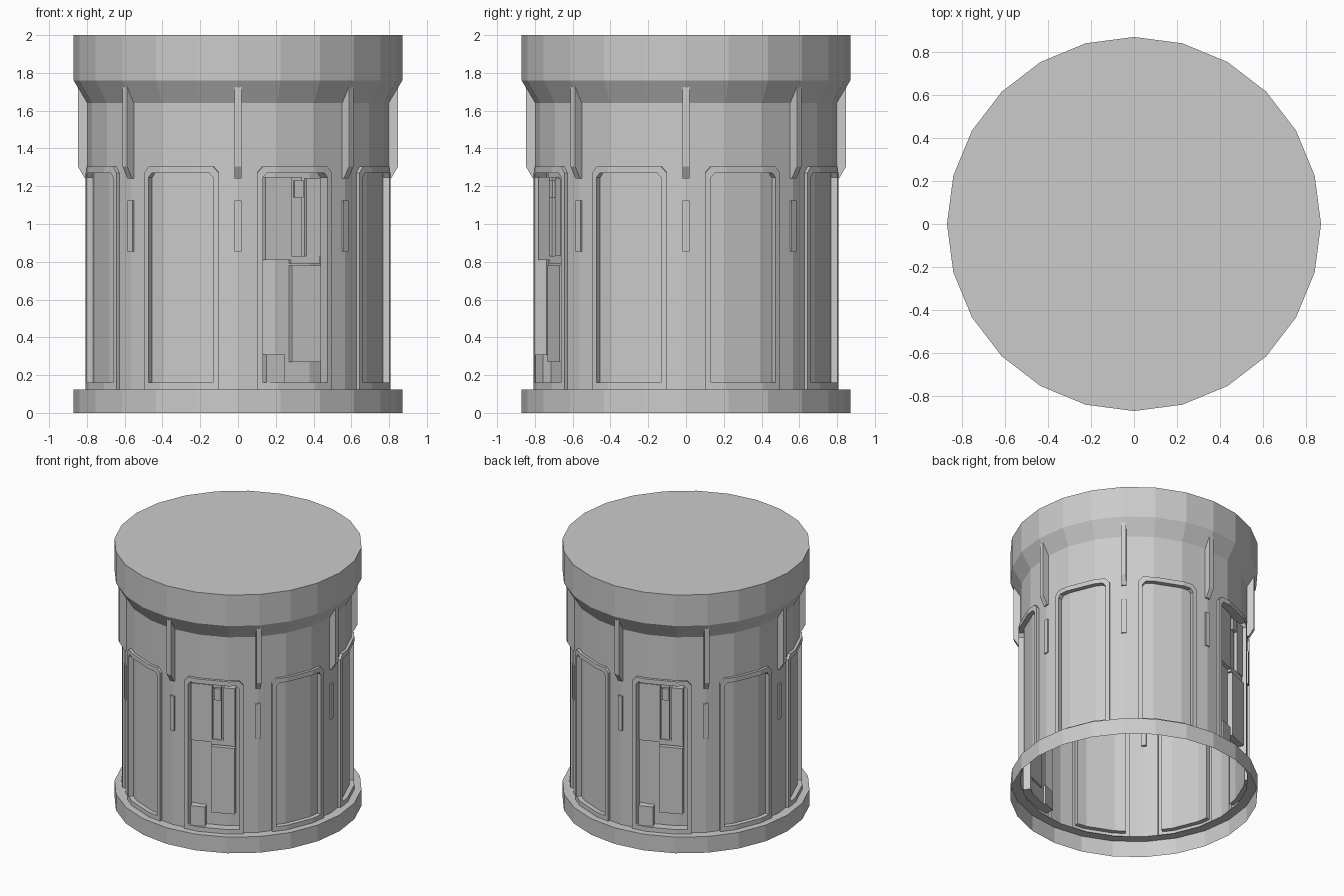
import bpy, bmesh
from math import sin, cos, radians, pi

old = bpy.data.objects.get("Cube")
if old:
    bpy.data.objects.remove(old)

grey = bpy.data.materials.new("plain_grey")
grey.use_nodes = True
grey.diffuse_color = (0.6, 0.6, 0.6, 1)
grey.node_tree.nodes["Principled BSDF"].inputs["Base Color"].default_value = (0.6, 0.6, 0.6, 1)

SIDES = 24
STEP = 360 / SIDES
WALL, RIM, FRAME = 0.80, 0.87, 0.82
LEDGE, FRAME_TOP = 0.125, 1.305


def finish(name, bm):
    bmesh.ops.remove_doubles(bm, verts=bm.verts, dist=0.0002)
    bmesh.ops.recalc_face_normals(bm, faces=bm.faces)
    mesh = bpy.data.meshes.new(name)
    bm.to_mesh(mesh)
    bm.free()
    mesh.materials.append(grey)
    obj = bpy.data.objects.new(name, mesh)
    bpy.context.collection.objects.link(obj)
    return obj


def on_facet(angle, r, z):
    """Point on a 24-sided prism of corner radius r, angle in degrees."""
    d = r * cos(radians(STEP / 2)) / cos(radians(angle % STEP - STEP / 2))
    return d * cos(radians(angle)), d * sin(radians(angle)), z


def lathe(name, profile, cap=False):
    bm = bmesh.new()
    rings = [[bm.verts.new(on_facet(i * STEP, r, z)) for i in range(SIDES)] for r, z in profile]
    for a, b in zip(rings, rings[1:]):
        for i in range(SIDES):
            j = (i + 1) % SIDES
            bm.faces.new((a[i], a[j], b[j], b[i]))
    if cap:
        bm.faces.new(rings[-1])
    return finish(name, bm)


def prism(bm, angle, outline, t0, t1):
    """Extrude a (radius, height) outline sideways from t0 to t1, facing angle."""
    c, s = cos(radians(angle)), sin(radians(angle))
    ends = [[bm.verts.new((n * c - t * s, n * s + t * c, z)) for n, z in outline] for t in (t0, t1)]
    bm.faces.new(ends[0])
    bm.faces.new(ends[1])
    for i in range(len(outline)):
        j = (i + 1) % len(outline)
        bm.faces.new((ends[0][i], ends[0][j], ends[1][j], ends[1][i]))


def block(bm, angle, t0, t1, n0, n1, z0, z1):
    prism(bm, angle, [(n0, z0), (n1, z0), (n1, z1), (n0, z1)], t0, t1)


def contour(half, low, high, cut_a, cut_z):
    """Door outline with clipped top corners, as (angle, height), split at facet edges."""
    h = STEP / 2
    left = [(-half, low), (-half, high - cut_z), (-half + cut_a, high), (-h, high)]
    right = [(-a, z) for a, z in reversed(left)]
    return left + right + [(h, low), (-h, low)]


# Base ring and crown
lathe("base_ring", [(RIM, 0), (RIM, LEDGE), (WALL, LEDGE)])
lathe("crown", [(WALL, FRAME_TOP), (WALL, 1.64), (RIM, 1.76), (RIM, 2.0)], cap=True)

# Wall with eight framed bays, two of them deeper
OUTER = contour(15.3, LEDGE, FRAME_TOP, 2.2, 0.035)
INNER = contour(13.2, 0.16, 1.27, 1.5, 0.025)
OPEN_BAYS = (112.5, 292.5)
bm = bmesh.new()
for k in range(8):
    mid = 22.5 + 45 * k
    floor = 0.755 if mid in OPEN_BAYS else 0.785

    def ring(pts, r):
        return [bm.verts.new(on_facet(mid + a, r, z)) for a, z in pts]

    loops = [ring(OUTER, WALL), ring(OUTER, FRAME), ring(INNER, FRAME), ring(INNER, floor)]
    for a, b in zip(loops, loops[1:]):
        for i in range(len(a)):
            j = (i + 1) % len(a)
            bm.faces.new((a[i], a[j], b[j], b[i]))
    p = loops[-1]
    for ids in ((0, 1, 2, 3, 9), (3, 4, 8, 9), (4, 5, 6, 7, 8)):
        bm.faces.new([p[i] for i in ids])
    # Plain wall on both sides of the frame
    for side in (-1, 1):
        pts = [(-22.5, LEDGE)] + OUTER[:3] + [(-22.5, FRAME_TOP)]
        eps = 0.0001
        bm.faces.new(ring([(-side * max(a, -22.5 + eps), z) for a, z in pts], WALL))
finish("panelled_wall", bm)

# Brackets below the crown and slim plates between the bays
ribs, plates = bmesh.new(), bmesh.new()
for k in range(8):
    prism(ribs, 45 * k, [(0.785, 1.24), (0.81, 1.24), (0.848, 1.305), (0.848, 1.735), (0.785, 1.735)],
          -0.0175, 0.0175)
    block(plates, 45 * k, -0.0175, 0.0175, 0.78, 0.808, 0.855, 1.125)
finish("crown_brackets", ribs)
finish("slim_plates", plates)

# Equipment inside the open bays: sideways span, depth span, height span
EQUIPMENT = {
    "tall_cabinet": (-0.017, 0.15, 0.735, 0.787, 0.27, 0.78),
    "cabinet_ledge": (-0.017, 0.15, 0.735, 0.775, 0.79, 0.83),
    "upper_board": (-0.165, -0.015, 0.73, 0.776, 0.81, 1.25),
    "conduit": (-0.01, 0.05, 0.74, 0.765, 0.83, 1.25),
    "junction_box": (0.0, 0.05, 0.74, 0.785, 1.14, 1.23),
    "side_board": (0.07, 0.15, 0.73, 0.78, 0.83, 1.24),
    "floor_box": (-0.165, -0.06, 0.73, 0.795, 0.16, 0.31),
}
for name, dims in EQUIPMENT.items():
    bm = bmesh.new()
    for angle in OPEN_BAYS:
        block(bm, angle, *dims)
    finish(name, bm)
